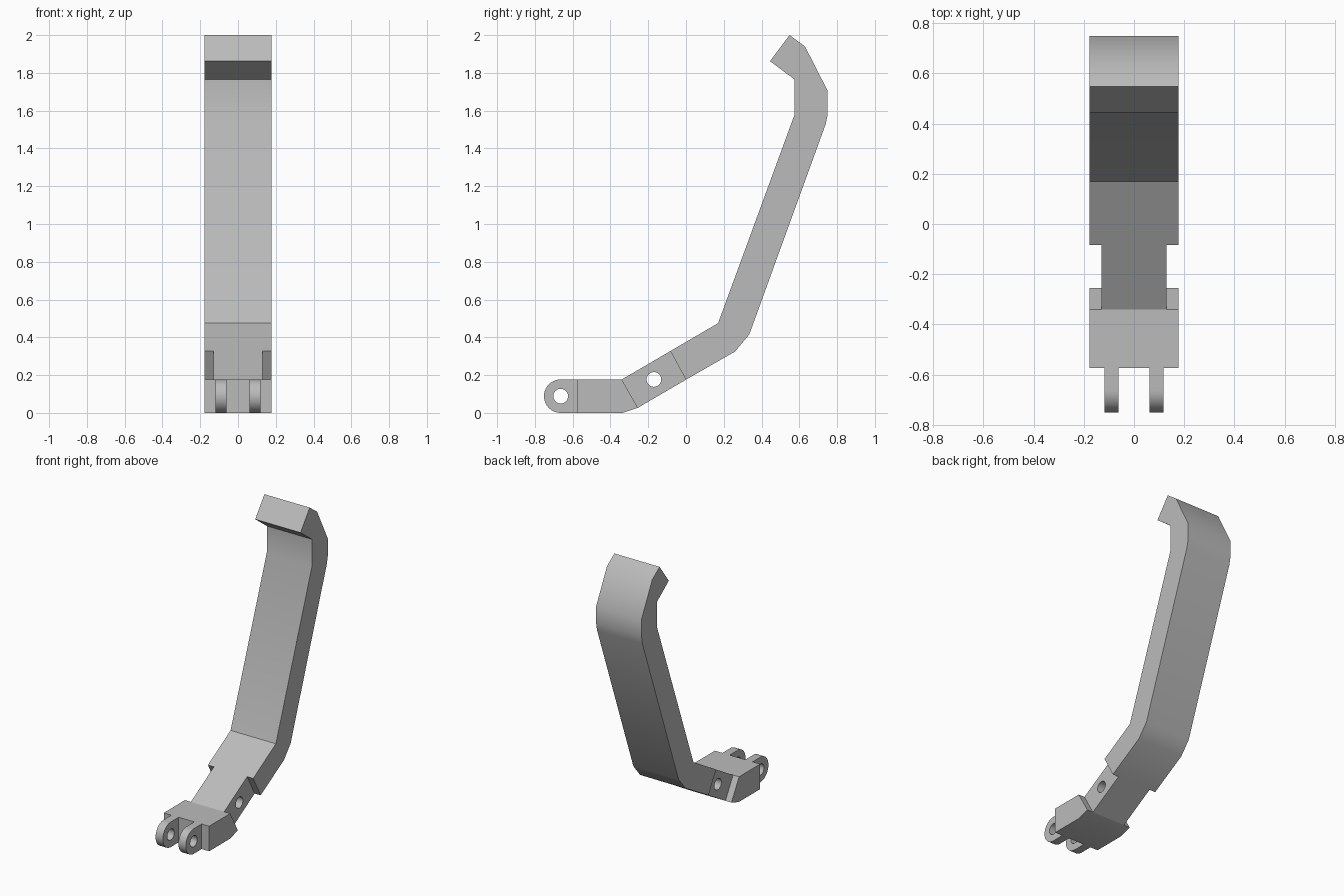
import bpy, bmesh
from math import sin, cos, pi, radians

if "Cube" in bpy.data.objects:
    bpy.data.objects.remove(bpy.data.objects["Cube"])

grey = bpy.data.materials.new("plain grey")
grey.use_nodes = True
colour = (0.5, 0.5, 0.5, 1)
grey.diffuse_color = colour
grey.node_tree.nodes["Principled BSDF"].inputs["Base Color"].default_value = colour


def slab(name, profile, x0, x1):
    """Extrude a side profile of (y, z) points from x0 to x1."""
    bm = bmesh.new()
    face = bm.faces.new([bm.verts.new((x0, y, z)) for y, z in profile])
    new = bmesh.ops.extrude_face_region(bm, geom=[face])["geom"]
    verts = [v for v in new if isinstance(v, bmesh.types.BMVert)]
    bmesh.ops.translate(bm, verts=verts, vec=(x1 - x0, 0, 0))
    bmesh.ops.recalc_face_normals(bm, faces=bm.faces)
    mesh = bpy.data.meshes.new(name)
    bm.to_mesh(mesh)
    bm.free()
    mesh.materials.append(grey)
    obj = bpy.data.objects.new(name, mesh)
    bpy.context.collection.objects.link(obj)
    return obj


def arc(y, z, r, start, end, steps):
    angles = [start + (end - start) * i / steps for i in range(steps + 1)]
    return [(y + r * cos(a), z + r * sin(a)) for a in angles]


def activate(obj):
    bpy.ops.object.select_all(action="DESELECT")
    obj.select_set(True)
    bpy.context.view_layer.objects.active = obj


def drill(obj, y, z, r):
    """Cut a round pin hole straight through along x."""
    cutter = slab("hole_cutter", arc(y, z, r, 0, 2 * pi, 32)[:-1], -0.5, 0.5)
    cutter.hide_render = True
    mod = obj.modifiers.new("pin hole", "BOOLEAN")
    mod.operation, mod.solver, mod.object = "DIFFERENCE", "EXACT", cutter
    activate(obj)
    bpy.ops.object.modifier_apply(modifier=mod.name)
    bpy.data.objects.remove(cutter)


W = 0.177          # half width of the strap
NECK = 0.13        # half width of the narrowed link
HEIGHT = 0.177     # thickness of the foot
base_top, base_low = (-0.34, HEIGHT), (-0.255, 0.027)
arm_top, arm_low = (-0.083, 0.327), (0.0, 0.176)

# Foot block with the slanted rear face
foot = slab("foot_block", [(-0.575, 0), (-0.335, 0), base_low, base_top,
                           (-0.575, HEIGHT)], -W, W)

# Narrow link with a cross hole
link = slab("narrow_link", [base_top, base_low, arm_low, arm_top], -NECK, NECK)
drill(link, -0.17, HEIGHT, 0.039)

# Long bent arm ending in a hooked tip
arm = slab("bent_arm", [arm_low, (0.26, 0.325), (0.335, 0.415), (0.74, 1.53),
                        (0.75, 1.58), (0.75, 1.705), (0.63, 1.94), (0.548, 2.0),
                        (0.445, 1.862), (0.575, 1.765), (0.575, 1.58),
                        (0.17, 0.475), arm_top], -W, W)

# Pair of rounded hinge lugs on the front
parts = [foot, link, arm]
r = HEIGHT / 2
for side, name in ((-1, "right_hinge_lug"), (1, "left_hinge_lug")):
    outline = [(-0.575, 0), (-0.575, HEIGHT)] + arc(r - 0.752, r, r, pi / 2, 1.5 * pi, 20)
    lug = slab(name, outline, side * 0.061, side * 0.118)
    drill(lug, r - 0.752, r, 0.039)
    parts.append(lug)

for obj in parts:
    activate(obj)
    bpy.ops.object.shade_smooth_by_angle(angle=radians(29))
